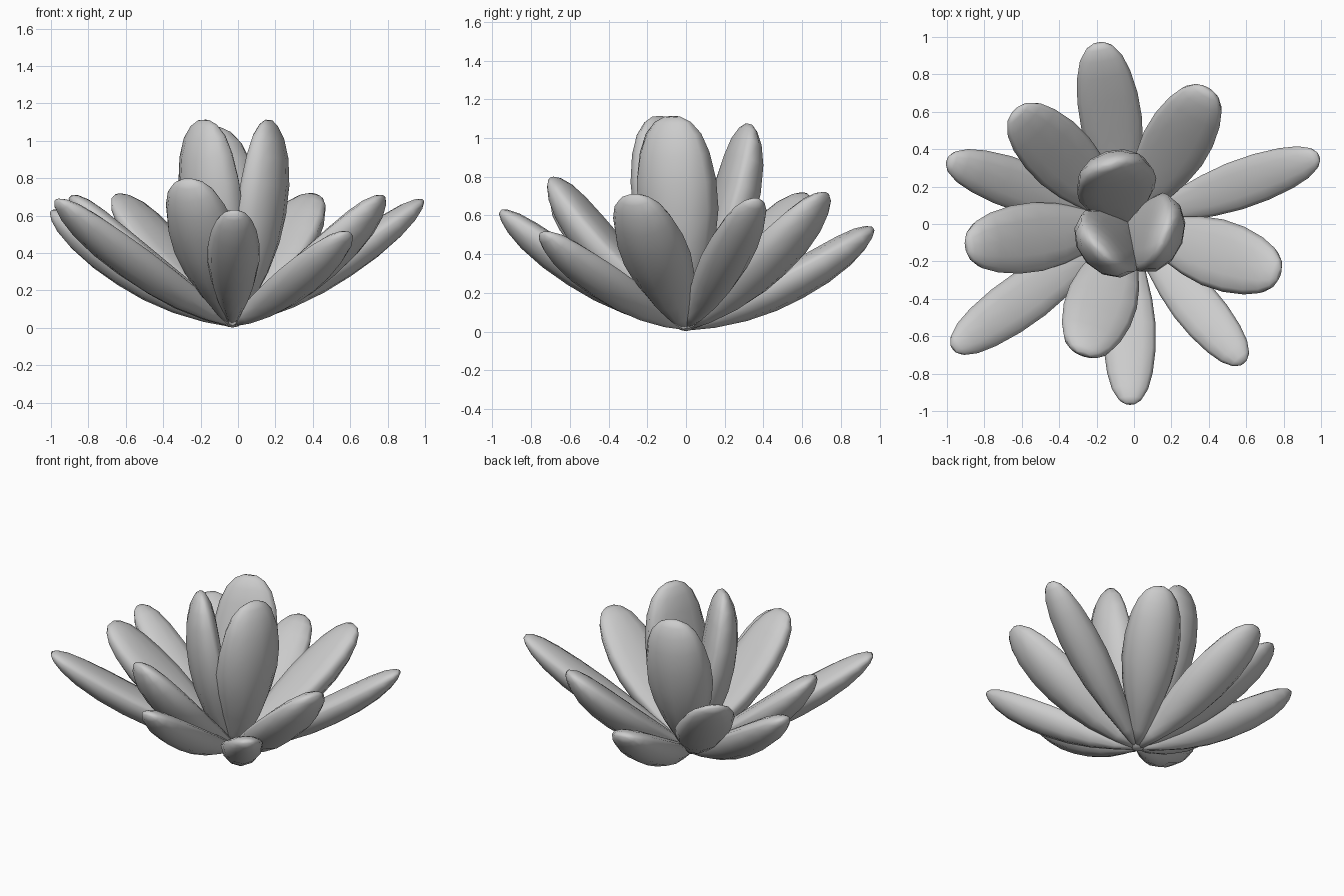
import bpy, bmesh, math
from mathutils import Vector

if "Cube" in bpy.data.objects:
    bpy.data.objects.remove(bpy.data.objects["Cube"])

BASE = Vector((-0.03, 0.0, 0.03))

# Profile along a leaf: (position, half-width factor, outer depth, inner depth)
PROFILE = [(0.0, .18, .08, .05), (.12, .36, .23, .08), (.27, .65, .36, .10),
           (.42, .88, .43, .11), (.56, 1.0, .44, .125), (.70, .99, .41, .14),
           (.83, .87, .33, .15), (.92, .69, .225, .135), (.975, .45, .12, .09),
           (1.0, .20, .04, .04)]
SIDES = 12


def leaf(name, tip, width, thick=1.0):
    """Plump leaf: gently rounded inside, full outside, blunt tip."""
    axis = Vector(tip) - BASE
    d = axis.normalized()
    s = Vector((-d.y, d.x, 0)).normalized()
    n = d.cross(s)
    if n.z < 0:
        n.negate()
    depth = (.5 * width + .18) * thick    # narrow leaves are relatively thicker
    bm = bmesh.new()
    rings = []
    for t, w, out, inn in PROFILE:
        ring = []
        for i in range(SIDES):
            a = 2 * math.pi * i / SIDES
            c, q = math.cos(a), math.sin(a)
            h = q * (inn if q > 0 else out) * depth
            ring.append(bm.verts.new(BASE + axis * t + s * (c * w * width / 2) + n * h))
        rings.append(ring)
    for a, b in zip(rings, rings[1:]):
        for i in range(SIDES):
            j = (i + 1) % SIDES
            bm.faces.new((a[i], a[j], b[j], b[i]))
    bm.faces.new(rings[0][::-1])
    bm.faces.new(rings[-1])
    bmesh.ops.recalc_face_normals(bm, faces=bm.faces)
    me = bpy.data.meshes.new(name)
    bm.to_mesh(me)
    bm.free()
    for p in me.polygons:
        p.use_smooth = True
    ob = bpy.data.objects.new(name, me)
    bpy.context.collection.objects.link(ob)


# Outer rosette: tip position, width, thickness factor
outer = [((.985, .36, .68), .26, 1), ((.775, -.27, .70), .37, 1), ((.585, -.74, .505), .26, 1),
         ((-.02, -.96, .62), .28, 1), ((-.27, -.695, .79), .38, 1), ((-.965, -.665, .68), .28, 1),
         ((-.895, -.12, .70), .37, 1), ((-.995, .34, .62), .27, 1.1), ((-.635, .605, .71), .36, .8),
         ((-.19, .965, .53), .33, 1), ((.395, .72, .71), .36, 1)]
for k, (tip, w, th) in enumerate(outer):
    leaf(f"outer_leaf_{k + 1}", tip, w, th)

# Upright inner leaves
inner = [((-.13, .325, 1.07), .43), ((-.185, -.145, 1.11), .42), ((.165, -.07, 1.11), .44)]
for k, (tip, w) in enumerate(inner):
    leaf(f"inner_leaf_{k + 1}", tip, w)

# Small core where the leaves meet
bpy.ops.mesh.primitive_uv_sphere_add(segments=12, ring_count=6, radius=.06,
                                     location=(-.03, 0, .045))
core = bpy.context.object
core.name = "core"
core.scale.z = .72
bpy.ops.object.shade_smooth()
